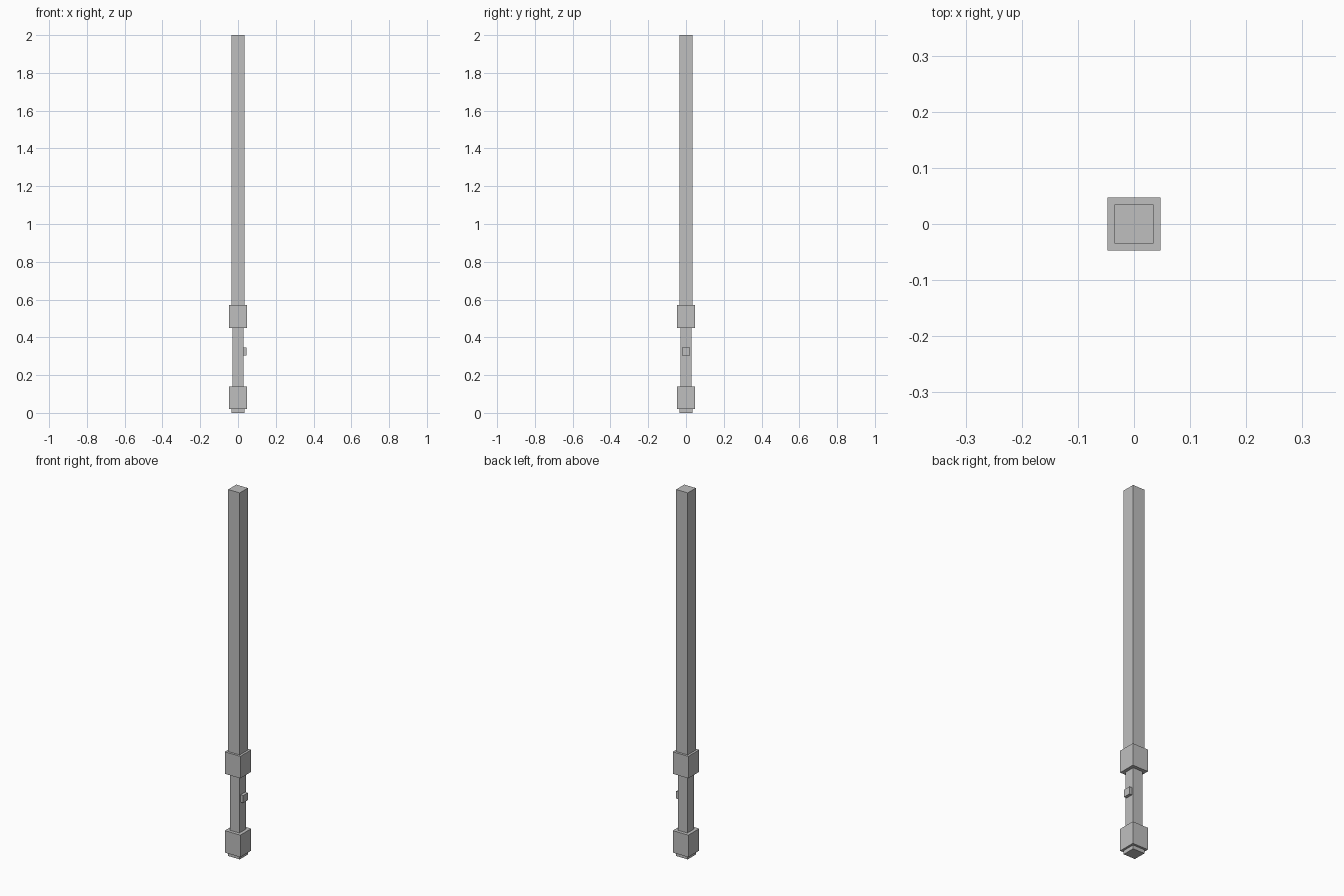
import bpy
import bmesh
from mathutils import Matrix, Vector

old = bpy.data.objects.get("Cube")
if old:
    bpy.data.objects.remove(old, do_unlink=True)

# One plain grey for the whole model
grey = bpy.data.materials.new("plain grey")
grey.use_nodes = True
colour = (0.52, 0.52, 0.52, 1)
grey.diffuse_color = colour
grey.node_tree.nodes["Principled BSDF"].inputs["Base Color"].default_value = colour


def box(name, low, high):
    """Add a flat-faced box between two opposite corners."""
    low, high = Vector(low), Vector(high)
    bm = bmesh.new()
    matrix = Matrix.Translation((low + high) / 2) @ Matrix.Diagonal((high - low).to_4d())
    matrix[3][3] = 1
    bmesh.ops.create_cube(bm, size=1, matrix=matrix)
    mesh = bpy.data.meshes.new(name)
    bm.to_mesh(mesh)
    bm.free()
    mesh.materials.append(grey)
    obj = bpy.data.objects.new(name, mesh)
    bpy.context.collection.objects.link(obj)
    return obj


# Square sections stacked up the shaft: name, half width, bottom, top
sections = [
    ("end_cap", 0.035, 0, 0.02),
    ("pommel", 0.047, 0.02, 0.14),
    ("grip", 0.029, 0.14, 0.45),
    ("collar", 0.047, 0.45, 0.57),
    ("blade", 0.035, 0.57, 2),
]
for name, half, bottom, top in sections:
    box(name, (-half, -half, bottom), (half, half, top))

# Switch on the left side of the grip
box("button", (0.029, -0.02, 0.305), (0.045, 0.02, 0.345))
